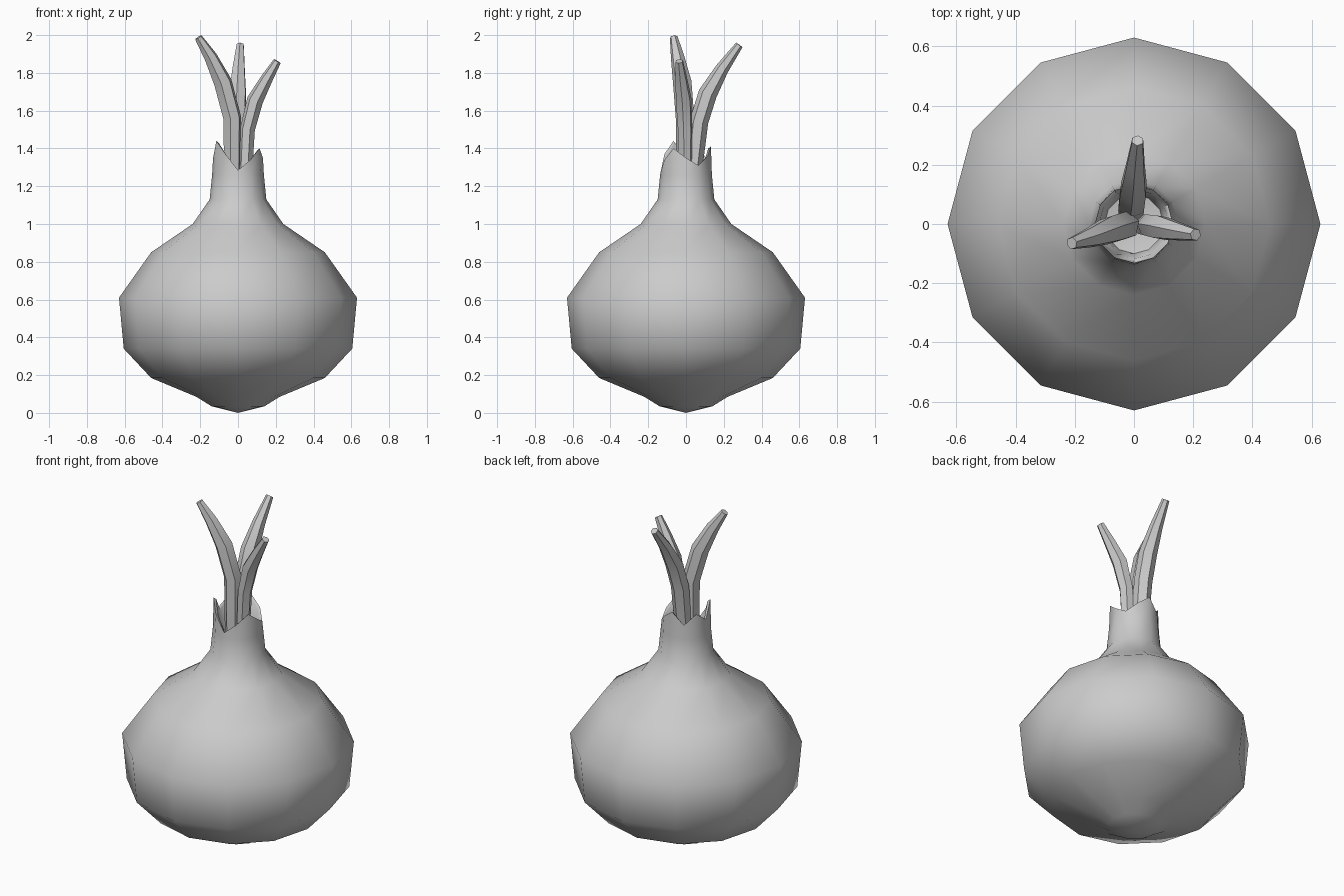
import bpy, math
from mathutils import Vector

if "Cube" in bpy.data.objects:
    bpy.data.objects.remove(bpy.data.objects["Cube"])

SIDES = 12


def make_object(name, verts, faces, angle):
    mesh = bpy.data.meshes.new(name)
    mesh.from_pydata(verts, [], faces)
    mesh.update()
    obj = bpy.data.objects.new(name, mesh)
    bpy.context.collection.objects.link(obj)
    bpy.ops.object.select_all(action='DESELECT')
    obj.select_set(True)
    bpy.context.view_layer.objects.active = obj
    bpy.ops.object.shade_smooth_by_angle(angle=math.radians(angle))
    return obj


def skin(rings, start=None, end=None):
    """Join equal rings with quads; close the ends with a centre point or a flat face."""
    n = len(rings[0])
    verts = [v for ring in rings for v in ring]
    faces = []
    for k in range(len(rings) - 1):
        for i in range(n):
            j = (i + 1) % n
            faces.append((k * n + i, k * n + j, (k + 1) * n + j, (k + 1) * n + i))
    last = (len(rings) - 1) * n
    if start is not None:
        verts.append(start)
        c = len(verts) - 1
        faces += [(c, (i + 1) % n, i) for i in range(n)]
    else:
        faces.append(tuple(reversed(range(n))))
    if end is not None:
        verts.append(end)
        c = len(verts) - 1
        faces += [(c, last + i, last + (i + 1) % n) for i in range(n)]
    else:
        faces.append(tuple(range(last, last + n)))
    return verts, faces


def circle(r, heights):
    return [(r * math.cos(math.tau * i / SIDES), r * math.sin(math.tau * i / SIDES), heights[i])
            for i in range(SIDES)]


# Bulb with its neck, a torn rim and a hollow inside the neck
profile = [(0.14, 0.035), (0.22, 0.085), (0.46, 0.185), (0.605, 0.34), (0.63, 0.61),
           (0.46, 0.85), (0.24, 1.0), (0.15, 1.13)]
rim = [1.35, 1.31, 1.36, 1.41, 1.34, 1.40, 1.35, 1.44, 1.37, 1.285, 1.34, 1.40]
rings = [circle(r, [z] * SIDES) for r, z in profile]
rings.append(circle(0.137, [1.26] * SIDES))
rings.append(circle(0.132, rim))
rings.append(circle(0.118, [z - 0.01 for z in rim]))
rings.append(circle(0.10, [1.22] * SIDES))
make_object("bulb", *skin(rings, start=(0, 0, 0), end=(0, 0, 1.2)), 65)


# Leaves: tapered six-sided tubes bending outward
def leaf(name, path, radii, sides=6):
    pts = [Vector(p) for p in path]
    out = Vector((pts[-1].x - pts[0].x, pts[-1].y - pts[0].y, 0)).normalized()
    side = Vector((0, 0, 1)).cross(out)
    rings = []
    for i, p in enumerate(pts):
        t = (pts[min(i + 1, len(pts) - 1)] - pts[max(i - 1, 0)]).normalized()
        u = side.cross(t).normalized()
        v = t.cross(u)
        rings.append([tuple(p + radii[i] * (u * math.cos(math.tau * k / sides)
                                            + v * math.sin(math.tau * k / sides)))
                      for k in range(sides)])
    make_object(name, *skin(rings), 50)


radii = [0.045, 0.05, 0.05, 0.036, 0.021]
leaf("leaf_left", [(-0.03, -0.005, 1.2), (-0.03, -0.005, 1.56), (-0.08, -0.02, 1.75),
                   (-0.145, -0.045, 1.885), (-0.21, -0.065, 1.988)], radii)
leaf("leaf_right", [(0.035, -0.005, 1.2), (0.05, -0.005, 1.5), (0.09, -0.012, 1.655),
                    (0.15, -0.025, 1.765), (0.208, -0.036, 1.862)],
     [0.036, 0.04, 0.044, 0.033, 0.021])
leaf("leaf_back", [(-0.01, 0.03, 1.2), (-0.008, 0.068, 1.54), (-0.002, 0.115, 1.69),
                   (0.004, 0.19, 1.82), (0.012, 0.282, 1.948)], radii)
